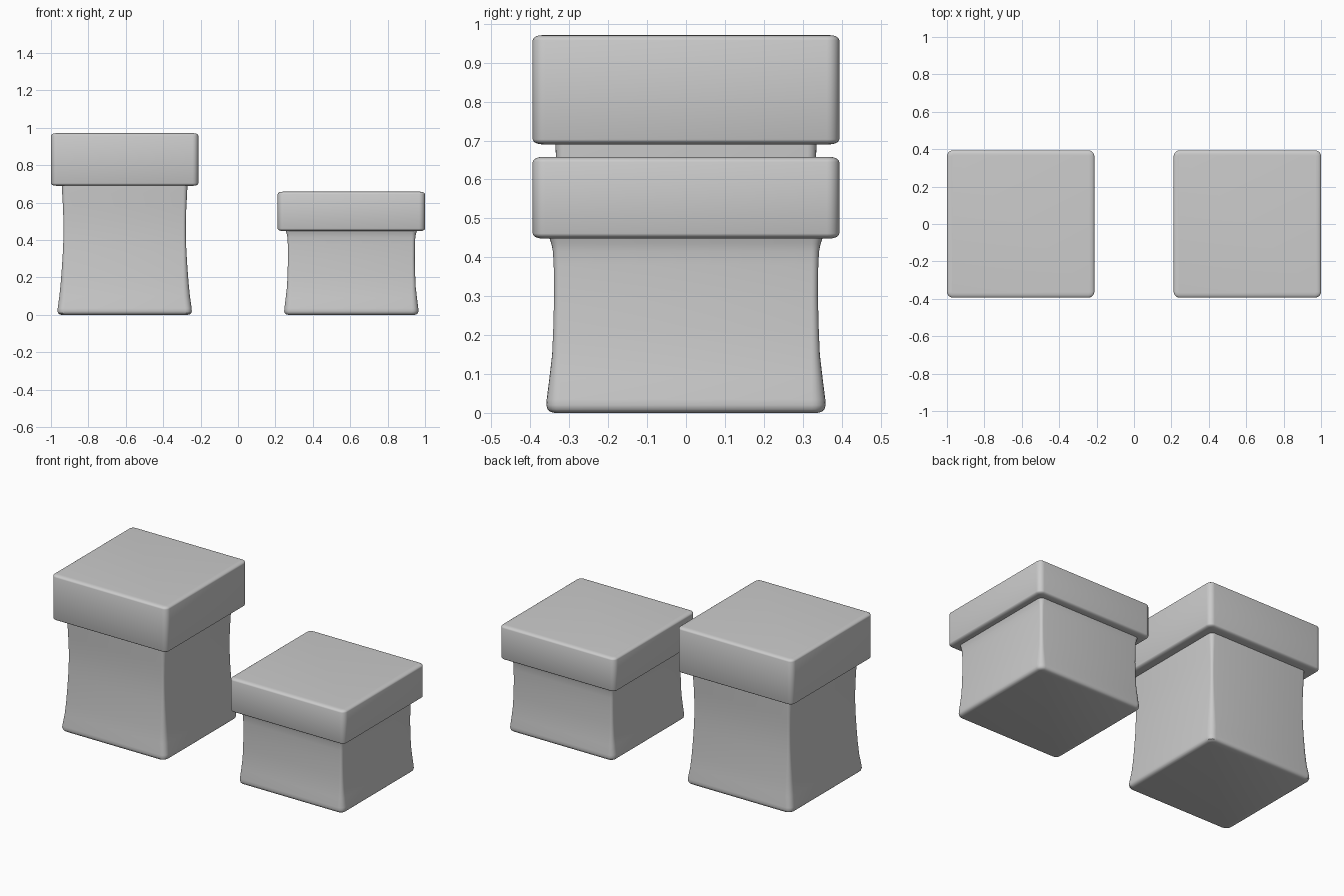
import bpy, bmesh, math

if "Cube" in bpy.data.objects:
    bpy.data.objects.remove(bpy.data.objects["Cube"])


def rounded_square(half, radius, steps=5):
    """Outline of a square with rounded corners, counter-clockwise."""
    pts = []
    c = half - radius
    for q, (sx, sy) in enumerate([(1, 1), (-1, 1), (-1, -1), (1, -1)]):
        for i in range(steps + 1):
            a = math.radians(90) * (q + i / steps)
            pts.append((sx * c + radius * math.cos(a), sy * c + radius * math.sin(a)))
    return pts


def loft(name, x, sections, inset):
    """Solid stacked from (z, half width) rounded square sections."""
    bm = bmesh.new()
    core = min(h for z, h in sections) - inset
    rings = []
    for z, half in sections:
        outline = rounded_square(half, half - core if half - core < 0.035 else 0.035)
        rings.append([bm.verts.new((px, py, z)) for px, py in outline])
    for lo, hi in zip(rings, rings[1:]):
        n = len(lo)
        for i in range(n):
            j = (i + 1) % n
            bm.faces.new((lo[i], lo[j], hi[j], hi[i]))
    bm.faces.new(rings[0][::-1])
    bm.faces.new(rings[-1])
    mesh = bpy.data.meshes.new(name)
    bm.to_mesh(mesh)
    bm.free()
    obj = bpy.data.objects.new(name, mesh)
    obj.location.x = x
    bpy.context.collection.objects.link(obj)
    bpy.ops.object.select_all(action='DESELECT')
    obj.select_set(True)
    bpy.context.view_layer.objects.active = obj
    bpy.ops.object.shade_smooth_by_angle(angle=math.radians(35))
    return obj


def lid(name, x, z0, z1):
    half, r, rz = 0.394, 0.026, 0.013
    arc = [math.radians(90 * i / 4) for i in range(5)]
    low = [(z0 + rz * (1 - math.sin(a)), half - r * (1 - math.cos(a))) for a in reversed(arc)]
    high = [(z1 - rz * (1 - math.sin(a)), half - r * (1 - math.cos(a))) for a in arc]
    return loft(name, x, low + high, 0.006)


# Waisted bodies, flared at the foot
foot = [(0.0, 0.338), (0.003, 0.349), (0.009, 0.356), (0.02, 0.359), (0.035, 0.358)]
tall = foot + [(0.1, 0.349), (0.18, 0.341), (0.26, 0.335), (0.34, 0.330),
               (0.42, 0.327), (0.5, 0.327), (0.58, 0.330), (0.65, 0.334), (0.70, 0.336)]
short = foot + [(0.09, 0.351), (0.15, 0.344), (0.22, 0.341), (0.3, 0.339),
                (0.38, 0.340), (0.415, 0.342), (0.435, 0.346), (0.452, 0.352)]
loft("tall_body", -0.606, tall, 0.015)
loft("short_body", 0.606, short, 0.015)

# Overhanging square lids
lid("tall_lid", -0.606, 0.69, 0.971)
lid("short_lid", 0.606, 0.448, 0.658)
